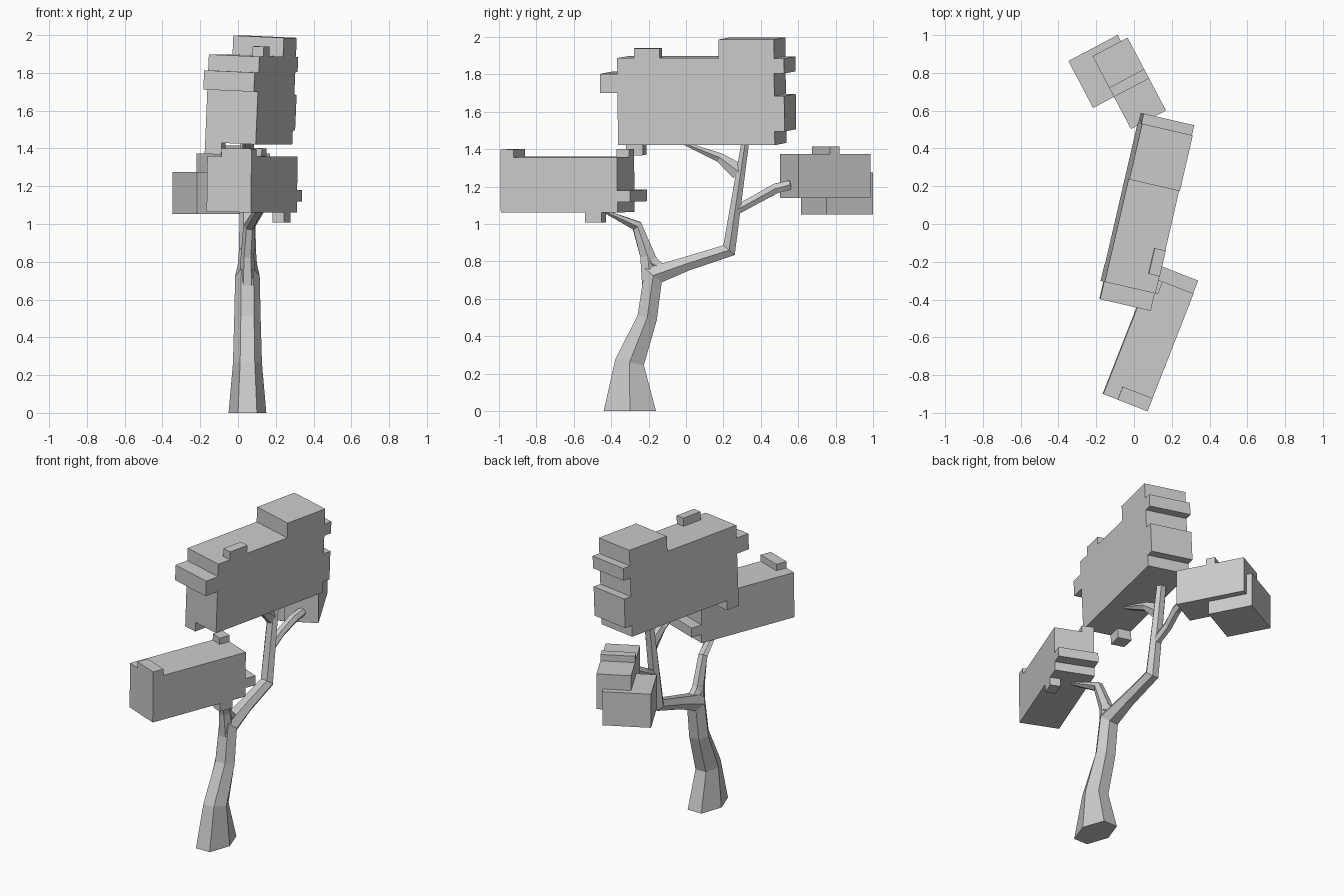
import bpy, bmesh, math
from mathutils import Vector, Matrix

if "Cube" in bpy.data.objects:
    bpy.data.objects.remove(bpy.data.objects["Cube"])


def finish(name, bm):
    bmesh.ops.recalc_face_normals(bm, faces=bm.faces)
    mesh = bpy.data.meshes.new(name)
    bm.to_mesh(mesh)
    bm.free()
    obj = bpy.data.objects.new(name, mesh)
    bpy.context.collection.objects.link(obj)
    return obj


def limb(name, path, flat_start=False):
    """Six-sided sweep; path rows are x, y, z, half width in x, half depth."""
    bm = bmesh.new()
    pts = [Vector(p[:3]) for p in path]
    rings = []
    for i, p in enumerate(path):
        a = (pts[i] - pts[i - 1]).normalized() if i else Vector()
        b = (pts[i + 1] - pts[i]).normalized() if i < len(pts) - 1 else Vector()
        t = (a + b).normalized()
        if i == 0 and flat_start:
            t = Vector((0, 0, 1))
        side = (Vector((1, 0, 0)) - t * t.x).normalized()
        depth = t.cross(side)
        rings.append([bm.verts.new(pts[i] + side * p[3] * math.cos(k * math.pi / 3)
                      + depth * p[4] / 0.866 * math.sin(k * math.pi / 3)) for k in range(6)])
    for r, s in zip(rings, rings[1:]):
        for k in range(6):
            n = (k + 1) % 6
            bm.faces.new((r[k], r[n], s[n], s[k]))
    bm.faces.new(rings[0])
    bm.faces.new(rings[-1])
    return finish(name, bm)


def foliage(name, turn, roll, pivot, boxes):
    """Boxes given as across, along and height ranges, rolled then turned about z."""
    bm = bmesh.new()
    c = Matrix.Translation(pivot)
    m = (Matrix.Rotation(math.radians(turn), 4, 'Z') @ c
         @ Matrix.Rotation(math.radians(roll), 4, 'Y') @ c.inverted())
    for x0, x1, y0, y1, z0, z1 in boxes:
        mid = Vector(((x0 + x1) / 2, (y0 + y1) / 2, (z0 + z1) / 2))
        bmesh.ops.create_cube(bm, size=1, matrix=m @ Matrix.Translation(mid)
                              @ Matrix.Diagonal((x1 - x0, y1 - y0, z1 - z0, 1)))
    return finish(name, bm)


# Trunk, bending back and then up into the top foliage
limb("trunk", [(.05, -.30, 0, .10, .14), (.05, -.302, .26, .077, .078),
               (.05, -.207, .50, .07, .053), (.05, -.175, .725, .065, .058),
               (.05, .01, .79, .05, .038), (.05, .23, .86, .045, .04),
               (.05, .32, 1.46, .035, .02)], True)

# Side branches
limb("front_branch", [(.05, -.19, .68, .045, .045), (.05, -.205, .83, .035, .04),
                      (.06, -.262, .99, .032, .028), (.11, -.44, 1.07, .03, .008)])
limb("front_branch_fork", [(.05, -.215, .88, .025, .02), (.05, -.185, .79, .035, .04),
                           (.05, -.10, .75, .03, .012)])
limb("back_branch", [(.05, .28, 1.08, .03, .025), (.05, .38, 1.135, .03, .025),
                     (.07, .48, 1.19, .03, .027), (.08, .56, 1.21, .028, .024)])
limb("upper_branch", [(.05, .28, 1.28, .03, .045), (.05, .18, 1.355, .028, .025),
                      (.05, -.02, 1.435, .025, .008)])

# Top foliage: body, raised back block, ledges and small bumps
foliage("top_foliage", -13, 2.5, (.047, .1, 1.7), [
    (-.09, .185, -.333, .527, 1.427, 1.892), (-.09, .185, .224, .527, 1.892, 1.992),
    (-.09, .185, -.428, -.333, 1.706, 1.808), (-.09, .185, .527, .581, 1.81, 1.89),
    (-.09, .185, .527, .581, 1.50, 1.69), (.125, .185, -.24, -.10, 1.892, 1.945),
    (-.09, 0, -.333, -.24, 1.365, 1.427)])

# Front foliage
foliage("front_foliage", -21.4, .8, (.3, -.55, 1.2), [
    (.175, .426, -.897, -.228, 1.063, 1.358), (.256, .426, -.897, -.823, 1.358, 1.40),
    (.175, .25, -.30, -.228, 1.358, 1.40), (.175, .426, -.228, -.155, 1.12, 1.182),
    (.36, .426, -.413, -.32, 1.01, 1.063)])

# Back foliage: two overlapping blocks and a ridge
foliage("back_foliage", 27.8, 0, (0, 0, 0), [
    (.22, .43, .452, .888, 1.14, 1.373), (.095, .39, .644, .925, 1.052, 1.275),
    (.22, .43, .644, .70, 1.373, 1.415)])
